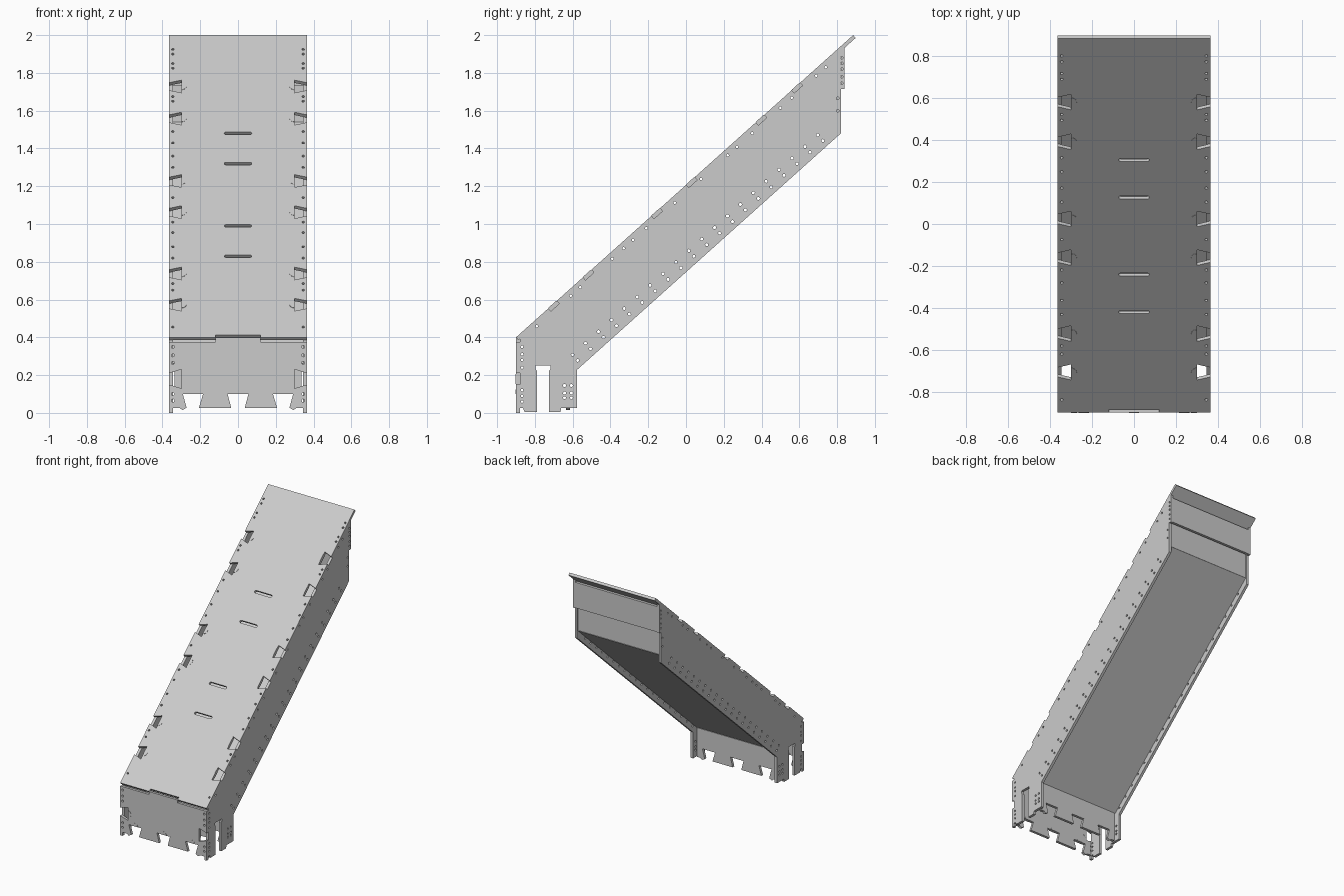
import bpy, bmesh, math
from mathutils import Matrix, Vector
from mathutils.geometry import delaunay_2d_cdt

if "Cube" in bpy.data.objects:
    bpy.data.objects.remove(bpy.data.objects["Cube"])

T = 0.02                                   # sheet thickness
X, Y, Z = Vector((1, 0, 0)), Vector((0, 1, 0)), Vector((0, 0, 1))
RUN, RISE = 1.785, 1.6                     # slope of the chute
LEN = math.hypot(RUN, RISE)
S = RISE / RUN
D = Vector((0, RUN, RISE)) / LEN           # direction up the slope
N = X.cross(D)                             # outward normal of the slope


def inside(x, y, segs):
    """Even-odd test against every outline and hole edge."""
    hit = False
    for (ax, ay), (bx, by) in segs:
        if (ay > y) != (by > y) and x < ax + (y - ay) * (bx - ax) / (by - ay):
            hit = not hit
    return hit


def plate(name, loops, origin, u, v, thick=T):
    """Flat sheet: first loop is the outline, the others are holes."""
    pts, edges, segs = [], [], []
    for loop in loops:
        k, n = len(pts), len(loop)
        pts += [Vector(p) for p in loop]
        edges += [(k + i, k + (i + 1) % n) for i in range(n)]
        segs += [(loop[i], loop[(i + 1) % n]) for i in range(n)]
    co, _, tris, *_ = delaunay_2d_cdt(pts, edges, [], 0, 1e-6)
    w = u.cross(v)
    base = Vector(origin) - w * thick / 2
    bm = bmesh.new()
    vs = [bm.verts.new(base + u * p.x + v * p.y) for p in co]
    for t in tris:
        c = sum((co[i] for i in t), Vector((0, 0))) / len(t)
        if inside(c.x, c.y, segs):
            bm.faces.new([vs[i] for i in t])
    out = bmesh.ops.extrude_face_region(bm, geom=bm.faces[:], use_keep_orig=True)
    moved = [g for g in out["geom"] if isinstance(g, bmesh.types.BMVert)]
    bmesh.ops.translate(bm, verts=moved, vec=w * thick)
    bmesh.ops.recalc_face_normals(bm, faces=bm.faces)
    me = bpy.data.meshes.new(name)
    bm.to_mesh(me)
    bm.free()
    ob = bpy.data.objects.new(name, me)
    bpy.context.collection.objects.link(ob)
    return ob


def arc(cx, cy, r, a0, a1, n):
    return [(cx + r * math.cos(math.radians(a0 + (a1 - a0) * i / n)),
             cy + r * math.sin(math.radians(a0 + (a1 - a0) * i / n))) for i in range(n + 1)]


def hole(cx, cy, r=0.007):
    return arc(cx, cy, r, 0, 330, 11)


def slot(cy, half=0.07, r=0.01):
    return arc(half - r, cy, r, -90, 90, 6) + arc(r - half, cy, r, 90, 270, 6)


def mirrored(half):
    return half + [(-x, y) for x, y in reversed(half)]


def dovetail(c):
    """Edge notch that widens inwards, on the right-hand edge."""
    return [(0.365, c - 0.03), (0.30, c - 0.05), (0.30, c + 0.05), (0.365, c + 0.03)]


def up(z):                                 # height on the front view -> distance up the slope
    return (z - 0.4) * LEN / RISE


# Sloping top panel with dovetail notches, slots and edge holes
tails = [up(z) for z in (0.573, 0.738, 1.063, 1.228, 1.558, 1.728)]
half = [(0.12, 0.02), (0.12, 0.0), (0.365, 0.0)]
for c in tails:
    half += dovetail(c)
half.append((0.365, LEN))
loops = [mirrored(half)] + [slot(up(z), 0.073) for z in (0.83, 0.99, 1.32, 1.48)]
edge_z = (0.455, 0.65, 0.685, 0.82, 0.88, 0.955, 1.01, 1.14, 1.30, 1.36,
          1.43, 1.49, 1.65, 1.675, 1.825, 1.85, 1.90, 1.925)
loops += [hole(s * 0.345, up(z)) for z in edge_z for s in (-1, 1)]
top_origin = Vector((0, -0.9, 0.4)) - N * T / 2
plate("top_panel", loops, top_origin, X, D)

# Dovetailed lower edge shared by the front and rear foot plates
foot = [(0.055, 0.1), (0.036, 0.027), (0.207, 0.027), (0.185, 0.1), (0.292, 0.1),
        (0.272, 0.027), (0.295, 0.015), (0.31, 0.027), (0.345, 0.027)]

# Front plate
half = foot + [(0.345, 0), (0.365, 0)] + dovetail(0.18) + [(0.365, 0.376), (0.12, 0.376), (0.12, 0.398)]
loops = [mirrored(half)]
loops += [hole(s * 0.345, z, 0.008) for z in (0.065, 0.1, 0.265, 0.305, 0.35) for s in (-1, 1)]
plate("front_plate", loops, (0, -0.89, 0), X, Z)

# Rear foot plate
plate("rear_foot_plate", [mirrored(foot[:-1] + [(0.336, 0.027), (0.336, 0.25)])], (0, -0.625, 0), X, Z)

# Half-round pads beside every dovetail
PAD = T + 0.004
for s, label in ((-1, "left"), (1, "right")):
    a = 90 * s
    for i, c in enumerate(tails):
        plate(f"{label}_top_pad_{i}", [arc(s * 0.30, c, 0.027, a, a + 180, 10)], top_origin, X, D, PAD)
    plate(label + "_front_pad", [arc(s * 0.30, 0.18, 0.027, a, a + 180, 10)], (0, -0.89, 0), X, Z, PAD)
for x in (-0.24, 0, 0.24):
    plate("front_foot_pad", [arc(x, 0.1, 0.025, 0, 180, 10)], (0, -0.89, 0), X, Z, PAD)

# Side panels
drop = T * math.hypot(1, S)                # vertical thickness of the top panel


def top_z(y):
    return 0.4 + S * (y + 0.9)


def low_z(y):
    return 0.225 + S * (y + 0.58)


side = [(-0.88, 0.025), (-0.862, 0.025), (-0.855, 0.005), (-0.79, 0.005), (-0.79, 0.225),
        (-0.797, 0.23), (-0.797, 0.25), (-0.717, 0.25), (-0.717, 0.23), (-0.724, 0.225),
        (-0.724, 0.005), (-0.665, 0.005), (-0.66, 0.027), (-0.578, 0.027), (-0.578, low_z(-0.578)),
        (0.82, low_z(0.82)), (0.82, 1.715), (0.84, 1.715),
        (0.84, top_z(0.84) - drop), (-0.88, top_z(-0.88) - drop)]
loops = [side]
for i in range(20):                        # hole pairs either side of the bottom panel
    y = -0.55 + 0.0683 * i
    for off in (0.035, 0.075):
        loops.append(hole(y + N.y * off, low_z(y) + N.z * off, 0.008))
for y in (-0.81, -0.63, -0.58, -0.41, -0.35, -0.30, -0.23, -0.08, 0.06, 0.2, 0.25, 0.33, 0.48, 0.54, 0.67, 0.72):
    loops.append(hole(y - N.y * 0.03, top_z(y) - N.z * 0.03))
loops += [hole(y, z, 0.008) for y in (-0.643, -0.607) for z in (0.08, 0.105, 0.145)]
loops += [hole(-0.868, z) for z in (0.06, 0.09, 0.12, 0.24, 0.28, 0.31, 0.35)]
loops += [hole(0.803, z) for z in (1.6, 1.665)]
loops += [hole(0.825, z) for z in (1.745, 1.78, 1.82, 1.85, 1.88)]
for s, label in ((-1, "left"), (1, "right")):
    plate(label + "_side_panel", loops, (s * 0.355, 0, 0), Y, Z)


def sheet(name, width, length, origin, v):
    plate(name, [[(-width, 0), (width, 0), (width, length), (-width, length)]], origin, X, v)


# Recessed bottom panel, parallel to the top
rise = 0.055 * math.hypot(1, S)
start = Vector((0, -0.63, low_z(-0.63) + rise))
sheet("bottom_panel", 0.345, (0.805 + 0.63) / D.y, start, D)

# Two stepped back panels under the overhanging lip
sheet("lower_back_panel", 0.345, 0.2, (0, 0.80, 1.535), Z)
sheet("upper_back_panel", 0.345, 0.195, (0, 0.83, 1.718), Z)
